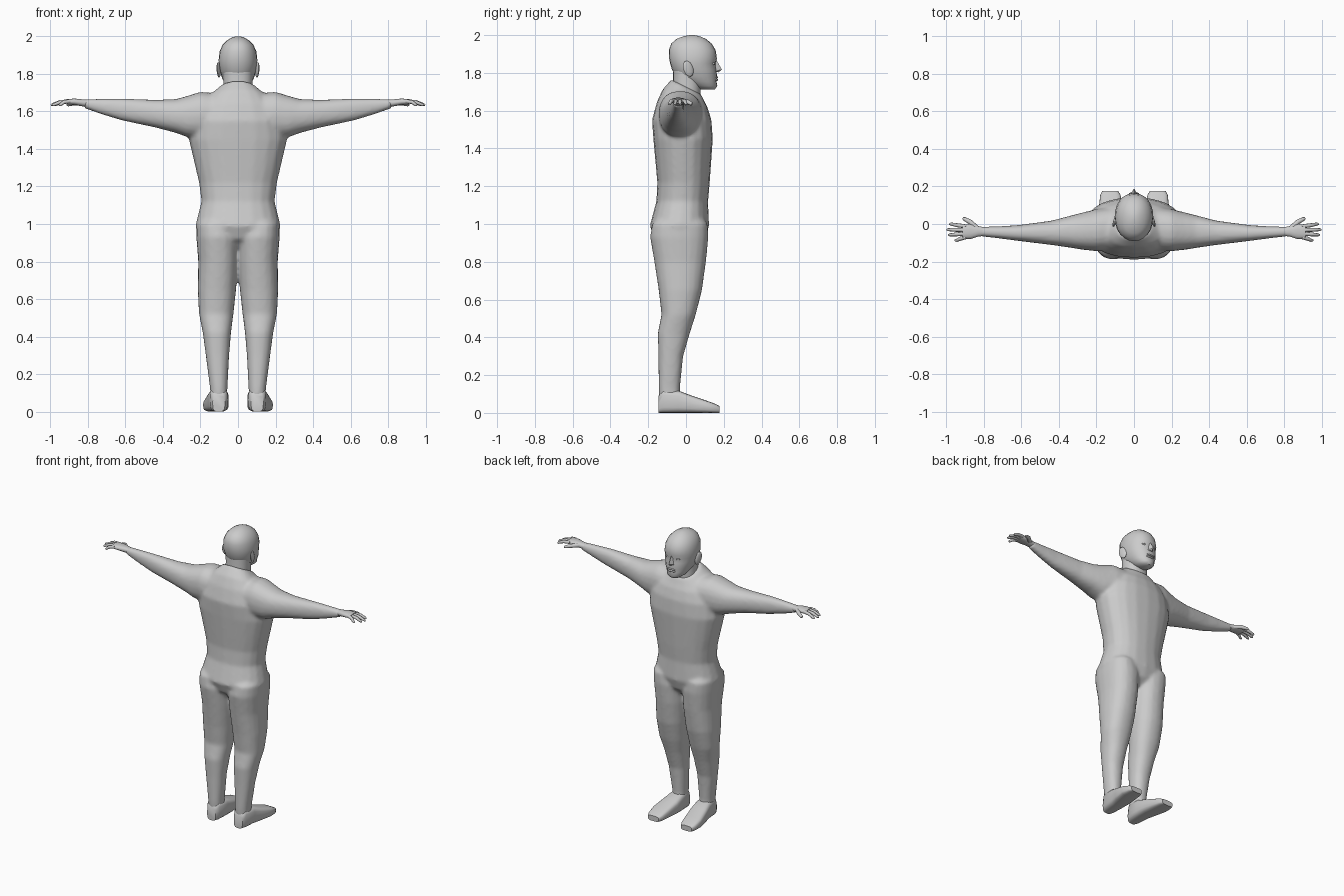
import bpy, bmesh
from math import sin, cos, pi
from mathutils import Vector


def oval(axis, p, a0, a1, b0, b1, tilt=0, n=2.3, sides=20):
    """Superellipse ring across an axis, given by its extents; tilt leans it along b."""
    pts = []
    for i in range(sides):
        t = 2 * pi * i / sides
        c, s = cos(t), sin(t)
        c = abs(c) ** (2 / n) * (1 if c >= 0 else -1)
        s = abs(s) ** (2 / n) * (1 if s >= 0 else -1)
        a = (a0 + a1) / 2 + (a1 - a0) / 2 * c
        b = (b0 + b1) / 2 + (b1 - b0) / 2 * s
        q = p + tilt * (b - (b0 + b1) / 2)
        pts.append({'x': (q, a, b), 'y': (a, q, b), 'z': (a, b, q)}[axis])
    return pts


def loft(bm, rings, flip=1):
    loops = [[bm.verts.new((x * flip, y, z)) for x, y, z in r] for r in rings]
    for lo, hi in zip(loops, loops[1:]):
        for i in range(len(lo)):
            j = (i + 1) % len(lo)
            bm.faces.new((lo[i], lo[j], hi[j], hi[i]))
    bm.faces.new(loops[0][::-1])
    bm.faces.new(loops[-1])


def ovals(axis, table, **kw):
    return [oval(axis, *row, **kw) for row in table]


def finger(bm, path, radii):
    """Tapered tube along a mostly sideways path."""
    d = (Vector(path[-1]) - Vector(path[0])).normalized()
    u = d.cross(Vector((0, 0, 1))).normalized()
    v = u.cross(d)
    loft(bm, [[Vector(p) + (u * cos(pi * k / 4) + v * sin(pi * k / 4)) * r
               for k in range(8)] for p, r in zip(path, radii)])


def finish(name, bm, mirror=False, angle=50):
    bmesh.ops.recalc_face_normals(bm, faces=bm.faces)
    me = bpy.data.meshes.new(name)
    bm.to_mesh(me)
    bm.free()
    ob = bpy.data.objects.new(name, me)
    bpy.context.collection.objects.link(ob)
    bpy.ops.object.select_all(action='DESELECT')
    ob.select_set(True)
    bpy.context.view_layer.objects.active = ob
    bpy.ops.object.shade_smooth_by_angle(angle=angle * pi / 180)
    if mirror:
        ob.modifiers.new("mirror", 'MIRROR').use_mirror_merge = False
    return ob


def blob(bm, centre, size):
    vs = bmesh.ops.create_uvsphere(bm, u_segments=12, v_segments=8, radius=1)['verts']
    bmesh.ops.scale(bm, vec=size, verts=vs)
    bmesh.ops.translate(bm, vec=centre, verts=vs)
    return vs


# Suited body: torso, arms and legs fused into one skin
bm = bmesh.new()
loft(bm, ovals('z', [
    (0.87, -0.08, 0.08, -0.10, 0.05), (0.92, -0.20, 0.20, -0.165, 0.10),
    (0.99, -0.228, 0.228, -0.192, 0.122), (1.12, -0.195, 0.195, -0.157, 0.117),
    (1.22, -0.208, 0.208, -0.152, 0.126), (1.45, -0.262, 0.262, -0.173, 0.142),
    (1.55, -0.25, 0.25, -0.18, 0.135), (1.63, -0.21, 0.21, -0.155, 0.115, -0.1),
    (1.68, -0.155, 0.155, -0.125, 0.098, -0.28),
    (1.725, -0.092, 0.092, -0.078, 0.082, -0.5)]))
arm = ovals('x', [
    (0.05, -0.14, 0.10, 1.46, 1.69), (0.20, -0.145, 0.08, 1.455, 1.705),
    (0.27, -0.138, 0.062, 1.463, 1.683), (0.33, -0.128, 0.047, 1.485, 1.666),
    (0.44, -0.112, 0.018, 1.514, 1.662), (0.62, -0.09, -0.006, 1.552, 1.669),
    (0.72, -0.077, -0.012, 1.582, 1.668), (0.82, -0.066, -0.014, 1.617, 1.665)])
leg = ovals('z', [
    (0.06, 0.058, 0.145, -0.142, -0.03), (0.13, 0.056, 0.15, -0.145, -0.032),
    (0.30, 0.047, 0.172, -0.146, -0.015), (0.42, 0.037, 0.188, -0.15, 0.02),
    (0.52, 0.024, 0.208, -0.13, 0.052), (0.65, 0.010, 0.215, -0.145, 0.085),
    (0.80, -0.001, 0.212, -0.168, 0.106), (0.93, -0.004, 0.222, -0.19, 0.119),
    (1.00, 0.02, 0.222, -0.18, 0.115), (1.06, 0.05, 0.18, -0.12, 0.07)])
for side in (1, -1):
    loft(bm, arm, side)
    loft(bm, leg, side)
body = finish("suited_body", bm)
fuse = body.modifiers.new("fuse", 'REMESH')
fuse.mode = 'VOXEL'
fuse.voxel_size = 0.011
fuse.use_smooth_shade = True
soften = body.modifiers.new("soften", 'SMOOTH')
soften.factor = 0.5
soften.iterations = 6

# Shoes
bm = bmesh.new()
loft(bm, ovals('y', [
    (-0.145, 0.07, 0.135, 0, 0.09), (-0.12, 0.055, 0.15, 0, 0.125),
    (-0.04, 0.05, 0.158, 0, 0.118), (0.02, 0.05, 0.172, 0, 0.095),
    (0.10, 0.062, 0.186, 0, 0.068), (0.155, 0.072, 0.18, 0, 0.048),
    (0.177, 0.085, 0.168, 0, 0.036)], n=3.6))
finish("shoe", bm, mirror=True)

# Hands
bm = bmesh.new()
loft(bm, ovals('x', [
    (0.79, -0.062, -0.018, 1.622, 1.662), (0.83, -0.067, -0.012, 1.627, 1.665),
    (0.87, -0.08, 0.0, 1.634, 1.669), (0.915, -0.08, -0.004, 1.638, 1.666)], sides=14))
for root, tip_x, tip_y in ((-0.013, 0.985, 0.0), (-0.032, 0.998, -0.03),
                           (-0.052, 0.99, -0.058), (-0.070, 0.955, -0.088)):
    finger(bm, [(0.895, root, 1.654), ((0.9 + tip_x) / 2, (root + tip_y) / 2, 1.65),
                (tip_x - 0.008, tip_y, 1.636), (tip_x, tip_y, 1.633)],
           (0.011, 0.0105, 0.008, 0.004))
finger(bm, [(0.835, -0.025, 1.647), (0.875, 0.012, 1.645), (0.905, 0.028, 1.637),
            (0.912, 0.033, 1.635)], (0.015, 0.013, 0.010, 0.005))
finish("hand", bm, mirror=True)

# Neck
bm = bmesh.new()
loft(bm, ovals('z', [
    (1.68, -0.08, 0.08, -0.07, 0.075, -0.5), (1.74, -0.078, 0.078, -0.068, 0.078, -0.45),
    (1.82, -0.08, 0.08, -0.068, 0.08)]))
finish("neck", bm)

# Head
bm = bmesh.new()
loft(bm, ovals('z', [
    (1.712, -0.035, 0.035, 0.075, 0.152), (1.73, -0.058, 0.058, 0.03, 0.166),
    (1.755, -0.073, 0.073, -0.02, 0.161), (1.78, -0.086, 0.086, -0.055, 0.165),
    (1.82, -0.097, 0.097, -0.075, 0.16), (1.85, -0.102, 0.102, -0.084, 0.156),
    (1.875, -0.103, 0.103, -0.089, 0.164), (1.92, -0.098, 0.098, -0.091, 0.157),
    (1.955, -0.082, 0.082, -0.078, 0.136), (1.98, -0.058, 0.058, -0.05, 0.105),
    (1.995, -0.03, 0.03, -0.01, 0.07), (2.0, -0.01, 0.01, 0.02, 0.045)], n=2.15, sides=24))
finish("head", bm)

# Nose and lips
bm = bmesh.new()
for p in ((0, 0.160, 1.87), (0, 0.190, 1.818), (0.02, 0.155, 1.808), (-0.02, 0.155, 1.808),
          (0, 0.172, 1.803), (0.008, 0.145, 1.865), (-0.008, 0.145, 1.865)):
    bm.verts.new(p)
bmesh.ops.convex_hull(bm, input=bm.verts[:])
finish("nose", bm)
bm = bmesh.new()
for z in (1.776, 1.763):
    blob(bm, (0, 0.157, z), (0.03, 0.014, 0.007))
finish("lips", bm)

# Eyes and ears
bm = bmesh.new()
blob(bm, (0.037, 0.141, 1.849), (0.017, 0.012, 0.008))
finish("eye", bm, mirror=True)
bm = bmesh.new()
ear = blob(bm, (0, 0, 0), (0.009, 0.027, 0.042))
for v in ear:
    y = v.co.y
    v.co = (0.103 + v.co.x - 0.25 * y + 0.06 * v.co.z, 0.012 + y - 0.2 * v.co.z, 1.822 + v.co.z)
finish("ear", bm, mirror=True)
